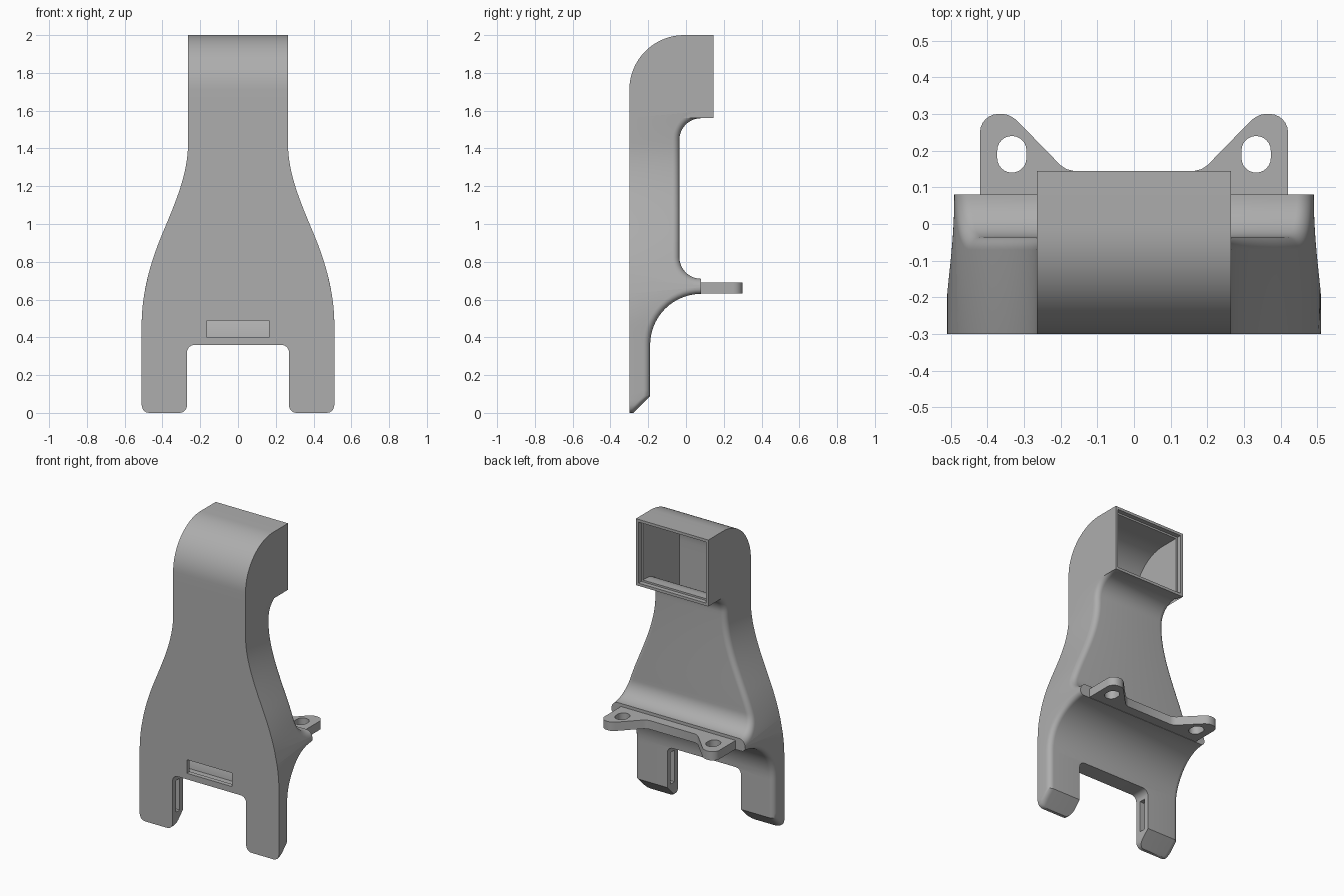
import bpy, bmesh, math
from math import sin, cos, pi, sqrt

old = bpy.data.objects.get("Cube")
if old:
    bpy.data.objects.remove(old, do_unlink=True)

grey = bpy.data.materials.new("plain_grey")
grey.use_nodes = True
colour = (0.42, 0.42, 0.42, 1)
grey.diffuse_color = colour
grey.node_tree.nodes["Principled BSDF"].inputs["Base Color"].default_value = colour


def make_object(name, bm):
    bmesh.ops.remove_doubles(bm, verts=bm.verts, dist=1e-5)
    bmesh.ops.recalc_face_normals(bm, faces=bm.faces)
    mesh = bpy.data.meshes.new(name)
    bm.to_mesh(mesh)
    bm.free()
    mesh.materials.append(grey)
    obj = bpy.data.objects.new(name, mesh)
    bpy.context.collection.objects.link(obj)
    return obj


def cut(target, cutter):
    mod = target.modifiers.new("cut", 'BOOLEAN')
    mod.operation = 'DIFFERENCE'
    mod.solver = 'EXACT'
    mod.object = cutter
    bpy.context.view_layer.objects.active = target
    bpy.ops.object.modifier_apply(modifier=mod.name)
    bpy.data.objects.remove(cutter, do_unlink=True)


def prism(name, points, place, low, high):
    """Extrude a 2D outline; place maps (a, b, depth) to 3D."""
    bm = bmesh.new()
    ends = [[bm.verts.new(place(a, b, d)) for a, b in points] for d in (low, high)]
    n = len(points)
    for ring in ends:
        bm.faces.new(ring)
    for i in range(n):
        j = (i + 1) % n
        bm.faces.new((ends[0][i], ends[0][j], ends[1][j], ends[1][i]))
    return make_object(name, bm)


def box(name, x0, x1, y0, y1, z0, z1):
    return prism(name, [(x0, z0), (x1, z0), (x1, z1), (x0, z1)],
                 lambda a, b, d: (a, d, b), y0, y1)


def arc(cx, cy, r, start, end, steps=6):
    angles = [math.radians(start + (end - start) * i / steps) for i in range(steps + 1)]
    return [(cx + r * cos(a), cy + r * sin(a)) for a in angles]


def mirrored(half):
    return half + [(-x, y) for x, y in reversed(half)]


def spread(a, b, steps):
    return [a + (b - a) * i / steps for i in range(steps + 1)]


def half_width(z):
    """Front silhouette: rounded feet, wide base, bottle shoulders, narrow neck."""
    if z < 0.04:
        return 0.47 + sqrt(max(0, 0.04 ** 2 - (0.04 - z) ** 2))
    if z < 0.466:
        return 0.51
    if z < 0.95:
        t = (0.95 - z) / 0.484
        return 0.40 + 0.11 * (3*t*t - 2*t**3) + 0.203 * (t**3 - 2*t*t + t)
    if z < 1.42:
        t = (1.42 - z) / 0.47
        return 0.265 + 0.135 * (3*t*t - 2*t**3) + 0.197 * (t**3 - t*t)
    return 0.265


def front_y(z, wall):
    rise = max(0, z - 1.71)
    return -0.01 - sqrt(max(0, (0.29 - wall) ** 2 - rise ** 2))


def loft(name, stations, wall):
    """Each station: back point (y, z), its outward normal, and corner radius."""
    bm = bmesh.new()
    rings = []
    for (y, z), (ny, nz), r in stations:
        half = [(half_width(z) - wall, front_y(z, wall), z)]
        for k in range(7):
            a = k / 6 * pi / 2
            d = r * (1 - sin(a))
            pz = z - nz * d
            half.append((half_width(pz) - wall - r * (1 - cos(a)), y - ny * d, pz))
        ring = half + [(-px, py, pz) for px, py, pz in reversed(half)]
        rings.append([bm.verts.new(p) for p in ring])
    for low, high in zip(rings, rings[1:]):
        for i in range(len(low)):
            j = (i + 1) % len(low)
            bm.faces.new((low[i], low[j], high[j], high[i]))
    bm.faces.new(rings[0])
    bm.faces.new(rings[-1])
    return make_object(name, bm)


def arc_stations(cy, cz, r, start, end, fillet):
    return [(p, ((cy - p[0]) / r, (cz - p[1]) / r), fillet)
            for p in arc(cy, cz, r, start, end, 14)]


BACK = (1, 0)
FILLET = 0.035

# Outer shell, from feet to hood
shell = [((-0.28 + z, z), BACK, min(FILLET, (0.02 + z) * 0.8))
         for z in (0, 0.003, 0.01, 0.02, 0.04, 0.065, 0.09)]
shell += [((-0.19, z), BACK, FILLET) for z in spread(0.12, 0.34, 4)]
shell += arc_stations(0.08, 0.36, 0.27, 180, 90, FILLET)
shell += arc_stations(0.08, 0.825, 0.115, 270, 180, FILLET)
shell += [((-0.035, z), BACK, FILLET) for z in spread(0.85, 1.42, 18)]
shell += arc_stations(0.08, 1.445, 0.115, 180, 90, FILLET)
shell += [((0.145, z), BACK, 0) for z in (1.56, 1.64, 1.71)]
shell += [((0.145, 1.71 + 0.29 * sin(a)), BACK, 0) for a in spread(0.08, pi / 2, 18)]
duct_body = loft("duct_body", shell, 0)

# Hollow air passage
WALL = 0.03
passage = [((-0.22, z), BACK, 0) for z in spread(0.09, 0.34, 4)]
passage += arc_stations(0.08, 0.36, 0.30, 180, 119, 0)
passage += [((-0.065, z), BACK, 0) for z in spread(0.66, 1.42, 22)]
passage += arc_stations(0.08, 1.445, 0.145, 180, 90, 0)
passage += [((0.2, z), BACK, 0) for z in (1.59, 1.65, 1.71)]
passage += [((0.2, 1.71 + 0.26 * sin(a)), BACK, 0) for a in spread(0.08, pi / 2, 18)]
air_passage = loft("air_passage", passage, WALL)
cut(air_passage, box("leg_gap", -0.30, 0.30, -0.5, 0.0, -0.1, 0.39))

# Gap between the legs, with rounded corners
gap = [(0.31, -0.05)] + arc(0.31, 0.04, 0.04, 270, 180) + arc(0.23, 0.32, 0.04, 0, 90)
cut(duct_body, prism("leg_gap", mirrored(gap), lambda a, b, d: (a, d, b), -0.5, 0.0))
cut(duct_body, air_passage)

# Rebate around the hood opening, front slot and vents on the inner leg sides
cut(duct_body, box("rebate", -0.247, 0.247, 0.115, 0.25, 1.578, 1.982))
cut(duct_body, box("front_slot", -0.165, 0.165, -0.35, -0.25, 0.40, 0.49))
for side in (-1, 1):
    x0, x1 = sorted((side * 0.22, side * 0.36))
    cut(duct_body, box("vent", x0, x1, -0.265, -0.225, 0.10, 0.31))

# Mounting plate with two slotted ears
ears = [(0.165, 0.145), (0.185, 0.15), (0.2, 0.16), (0.32, 0.283)]
ears += arc(0.36, 0.25, 0.05, 125, 90, 3) + arc(0.37, 0.25, 0.05, 90, 0)
ears += [(0.42, 0.06)]
flat = lambda a, b, d: (a, b, d)
mounting_plate = prism("mounting_plate", mirrored(ears), flat, 0.632, 0.69)
for side in (-1, 1):
    hole = arc(side * 0.333, 0.20, 0.04, 0, 180, 12) + arc(side * 0.333, 0.18, 0.04, 180, 360, 12)
    cut(mounting_plate, prism("screw_slot", hole, flat, 0.5, 0.8))

# Smooth the curved surfaces, keep hard edges
for obj in (duct_body, mounting_plate):
    bpy.ops.object.select_all(action='DESELECT')
    obj.select_set(True)
    bpy.context.view_layer.objects.active = obj
    bpy.ops.object.shade_smooth_by_angle(angle=math.radians(30))
